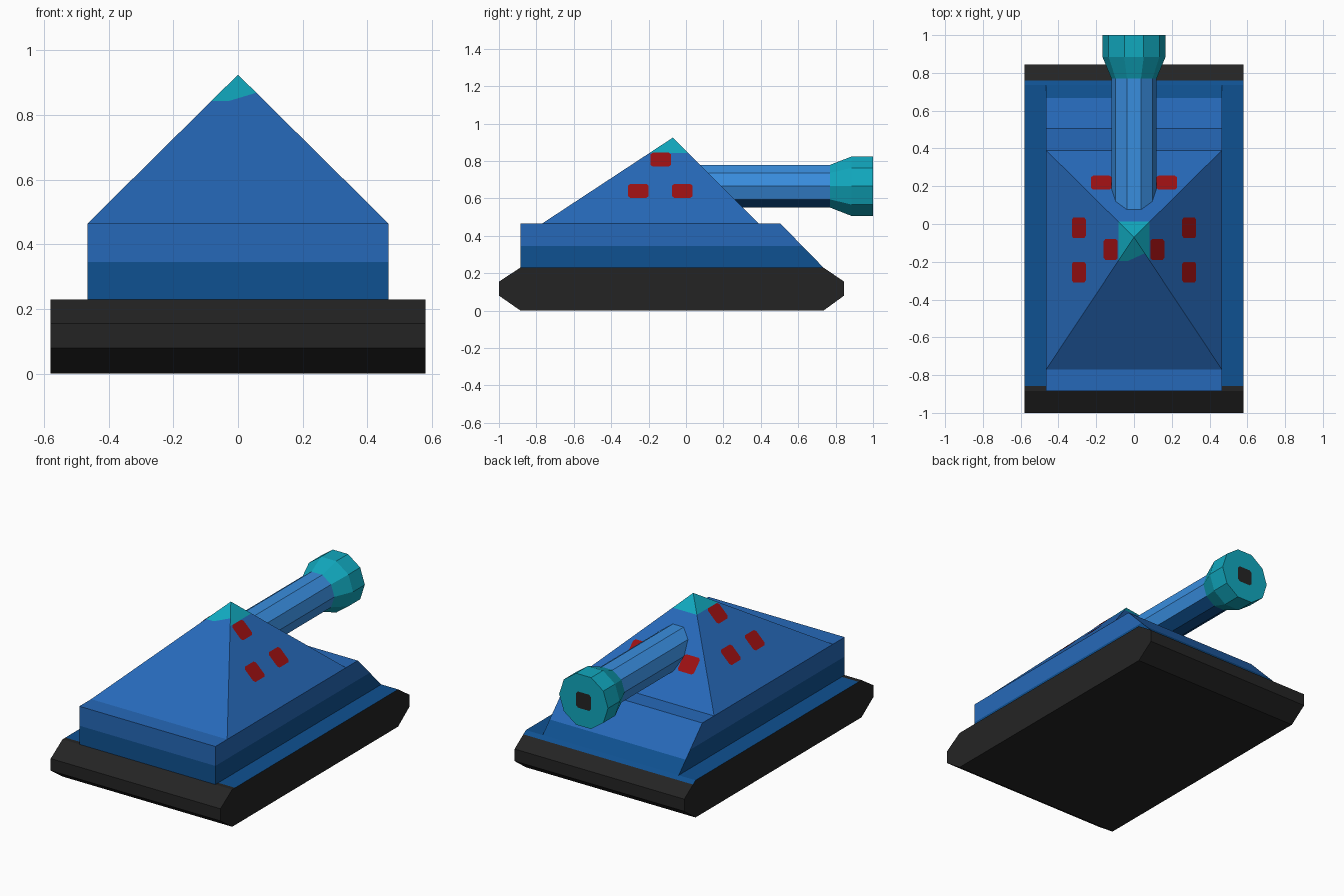
import bpy, bmesh, math
from mathutils import Vector

if "Cube" in bpy.data.objects:
    bpy.data.objects.remove(bpy.data.objects["Cube"])


def srgb(r, g, b):
    lin = [((c / 255 + 0.055) / 1.055) ** 2.4 if c > 10 else c / 255 / 12.92 for c in (r, g, b)]
    return (*lin, 1.0)


def material(name, rgb):
    m = bpy.data.materials.new(name)
    m.diffuse_color = srgb(*rgb)
    m.use_nodes = True
    m.node_tree.nodes["Principled BSDF"].inputs["Base Color"].default_value = m.diffuse_color
    return m


BLACK = material("track_black", (36, 36, 36))
BLUE = material("mid_blue", (38, 105, 185))
DARK = material("dark_blue", (15, 81, 145))
LIGHT = material("light_blue", (57, 141, 222))
TEAL = material("teal", (17, 168, 190))
RED = material("red", (155, 16, 18))


def finish(bm, name, mats):
    bmesh.ops.recalc_face_normals(bm, faces=bm.faces)
    me = bpy.data.meshes.new(name)
    bm.to_mesh(me)
    bm.free()
    ob = bpy.data.objects.new(name, me)
    bpy.context.collection.objects.link(ob)
    for m in mats:
        me.materials.append(m)
    return ob


def side_profile(points, half_width):
    """Extrude a (y, z) outline across x."""
    bm = bmesh.new()
    face = bm.faces.new([bm.verts.new((-half_width, y, z)) for y, z in points])
    ext = bmesh.ops.extrude_face_region(bm, geom=[face])
    verts = [v for v in ext["geom"] if isinstance(v, bmesh.types.BMVert)]
    bmesh.ops.translate(bm, verts=verts, vec=(2 * half_width, 0, 0))
    bmesh.ops.recalc_face_normals(bm, faces=bm.faces)
    return bm


def cut(bm, co, no, faces=None):
    faces = list(faces or bm.faces)
    geom = faces + list({e for f in faces for e in f.edges}) + list({v for f in faces for v in f.verts})
    bmesh.ops.bisect_plane(bm, geom=geom, plane_co=co, plane_no=no)


# Track slab with a painted deck on top
bm = side_profile([(-0.885, 0), (-1, 0.08), (-1, 0.155), (-0.885, 0.23),
                   (0.735, 0.23), (0.845, 0.155), (0.845, 0.08), (0.735, 0)], 0.58)
for y in (-0.857, 0.76):
    cut(bm, (0, y, 0), (0, 1, 0))
for f in bm.faces:
    if f.normal.z > 0.5 and -0.857 < f.calc_center_median().y < 0.76:
        f.material_index = 1
finish(bm, "track_base", [BLACK, DARK])

# Hull with a sloped nose and a dark lower band (lower on the slope)
bm = side_profile([(-0.885, 0.23), (-0.885, 0.465), (0.505, 0.465), (0.735, 0.23)], 0.465)
slope = [f for f in bm.faces if f.normal.y > 0.5]
cut(bm, (0, 0, 0.30), (0, 0, 1), slope)
rest = [f for f in bm.faces if f.normal.y < 0.5]
cut(bm, (0, 0, 0.345), (0, 0, 1), rest)
for f in bm.faces:
    limit = 0.30 if f.normal.y > 0.5 else 0.345
    if f.calc_center_median().z < limit:
        f.material_index = 1
finish(bm, "hull", [BLUE, DARK])

# Pyramid turret with a teal tip
APEX = Vector((0, -0.07, 0.925))
bm = bmesh.new()
base = [bm.verts.new((x, y, 0.465)) for x, y in
        ((-0.465, -0.77), (0.465, -0.77), (0.465, 0.39), (-0.465, 0.39))]
tip = bm.verts.new(APEX)
for i in range(4):
    bm.faces.new((base[i], base[(i + 1) % 4], tip))
bm.normal_update()
cut(bm, (0, 0, 0.843), (0, 0, 1))
bm.normal_update()
# the tip paint ends on a slant on the -y face
cut(bm, (-0.03, 0, 0.843), (-0.3, 0, 1),
    [f for f in bm.faces if f.normal.y < -0.3 and f.calc_center_median().z > 0.843])
for f in bm.faces:
    c = f.calc_center_median()
    slanted = f.normal.y < -0.3 and c.z < 0.843 + 0.3 * (c.x + 0.03)
    if c.z > 0.843 and not slanted:
        f.material_index = 1
finish(bm, "turret", [BLUE, TEAL])


def tube(name, rings, mats, paint=None):
    """Ten-sided tube along y from (y, radius) rings."""
    bm = bmesh.new()
    loops = [[bm.verts.new((r * math.cos(i * math.tau / 10), y, 0.665 + r * math.sin(i * math.tau / 10)))
              for i in range(10)] for y, r in rings]
    for a, b in zip(loops, loops[1:]):
        for i in range(10):
            j = (i + 1) % 10
            bm.faces.new((a[i], a[j], b[j], b[i]))
    bm.faces.new(loops[0])
    bm.faces.new(loops[-1])
    bmesh.ops.recalc_face_normals(bm, faces=bm.faces)
    for f in bm.faces:
        if paint and paint(f):
            f.material_index = 1
    return finish(bm, name, mats)


# Barrel with dark underside, and flared muzzle
tube("barrel", [(0.0, 0.12), (0.77, 0.12)], [LIGHT, DARK], lambda f: f.normal.z < -0.5)
tube("muzzle", [(0.77, 0.12), (0.885, 0.167), (1.0, 0.167)], [TEAL])


def plate(name, centre, u, v, w, h, mat, corner=0.012):
    """Flat panel with clipped corners, lifted just off its surface."""
    u, v = Vector(u).normalized(), Vector(v).normalized()
    n = u.cross(v)
    a, b, c = w / 2, h / 2, corner
    bm = bmesh.new()
    pts = [(a, b - c), (a - c, b), (c - a, b), (-a, b - c),
           (-a, c - b), (c - a, -b), (a - c, -b), (a, c - b)]
    face = bm.faces.new([bm.verts.new(Vector(centre) + n * 0.003 + u * p + v * q) for p, q in pts])
    ob = finish(bm, name, [mat])
    if ob.data.polygons[0].normal.dot(n) < 0:
        ob.data.flip_normals()


# Red panels: three on each side, two on the barrel face
for s in (-1, 1):
    for y, z in ((-0.135, 0.805), (-0.255, 0.638), (-0.02, 0.638)):
        x = 0.465 * (0.925 - z) / 0.46
        plate("side_panel", (s * x, y, z), (0, s, 0), (-s * 0.465, 0, 0.46), 0.11, 0.105, RED)
    plate("barrel_face_panel", (s * 0.173, 0.855 - 0.638, 0.638), (-1, 0, 0), (0, -1, 1), 0.11, 0.105, RED)

# Dark bore opening
plate("bore", (0, 0.997, 0.665), (-1, 0, 0), (0, 0, 1), 0.1, 0.1, BLACK)
bpy.data.objects["bore"].location.y = 0.001
